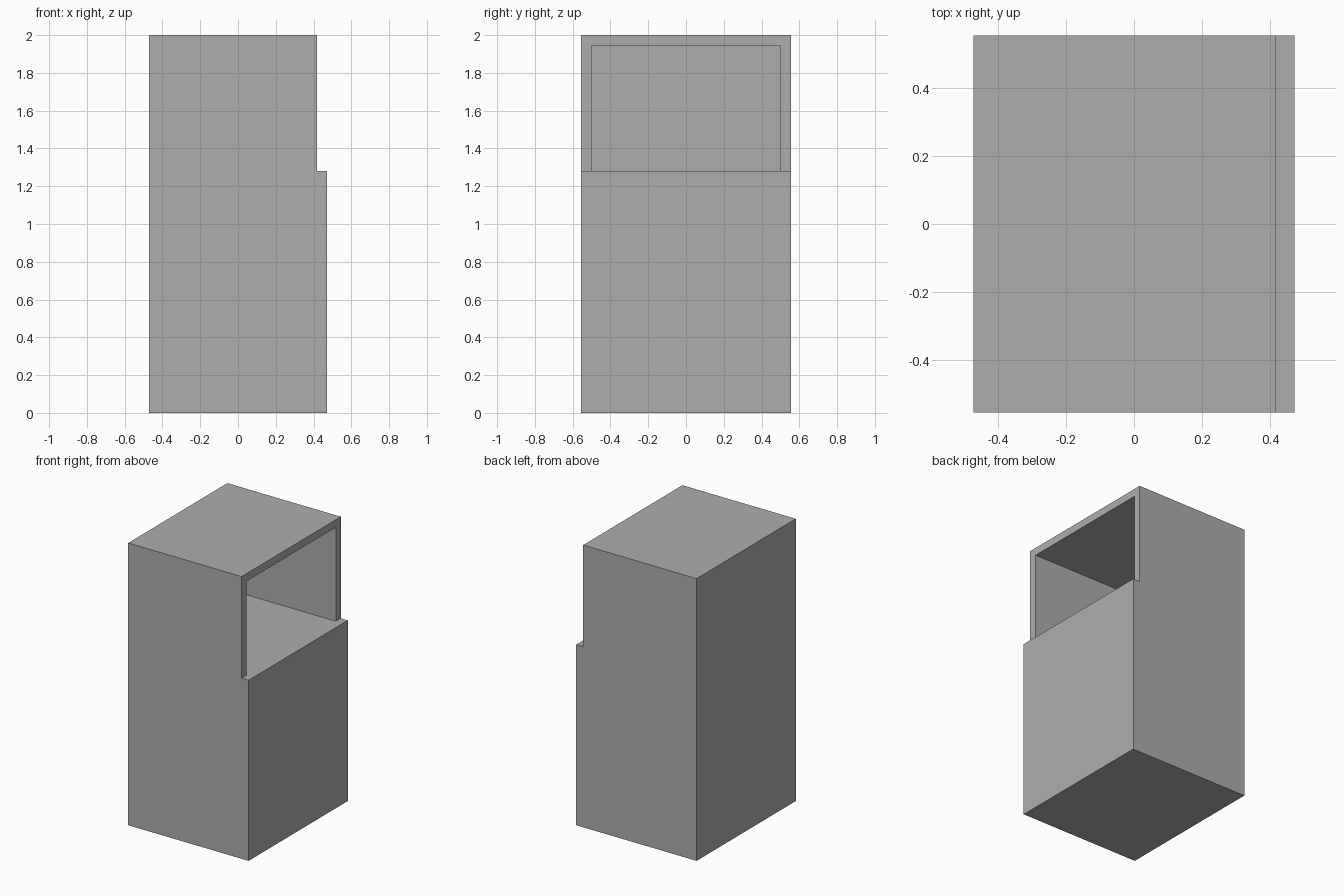
import bpy
import bmesh

cube = bpy.data.objects.get("Cube")
if cube:
    bpy.data.objects.remove(cube, do_unlink=True)

# One plain grey
COLOUR = (0.42, 0.42, 0.42, 1)
grey = bpy.data.materials.new("mid_grey")
grey.use_nodes = True
grey.diffuse_color = COLOUR
grey.node_tree.nodes["Principled BSDF"].inputs["Base Color"].default_value = COLOUR

HALF_X, HALF_Y, HEIGHT = 0.472, 0.555, 2.0
WALL = 0.055
LEDGE = 1.28


def extrude_profile(name, points, place, direction):
    """Fill a closed 2D profile and extrude it along a direction."""
    bm = bmesh.new()
    face = bm.faces.new([bm.verts.new(place(*p)) for p in points])
    out = bmesh.ops.extrude_face_region(bm, geom=[face])
    moved = [v for v in out["geom"] if isinstance(v, bmesh.types.BMVert)]
    bmesh.ops.translate(bm, verts=moved, vec=direction)
    bmesh.ops.recalc_face_normals(bm, faces=bm.faces)
    mesh = bpy.data.meshes.new(name)
    bm.to_mesh(mesh)
    bm.free()
    mesh.materials.append(grey)
    obj = bpy.data.objects.new(name, mesh)
    bpy.context.collection.objects.link(obj)
    return obj


# Cabinet body: stepped side profile run from front to back
front = HALF_X - WALL
body = extrude_profile(
    "cabinet_body",
    [(-HALF_X, 0), (HALF_X, 0), (HALF_X, LEDGE), (front, LEDGE),
     (front, HEIGHT), (-HALF_X, HEIGHT)],
    lambda x, z: (x, -HALF_Y, z), (0, 2 * HALF_Y, 0))

# Open alcove above the ledge, leaving thin walls, roof and back panel
inner = HALF_Y - WALL
alcove = extrude_profile(
    "alcove_cutter",
    [(-inner, LEDGE), (inner, LEDGE), (inner, HEIGHT - WALL), (-inner, HEIGHT - WALL)],
    lambda y, z: (-HALF_X + WALL, y, z), (2 * HALF_X, 0, 0))
alcove.hide_render = True
alcove.hide_set(True)

cut = body.modifiers.new("alcove", "BOOLEAN")
cut.operation = "DIFFERENCE"
cut.solver = "EXACT"
cut.object = alcove
